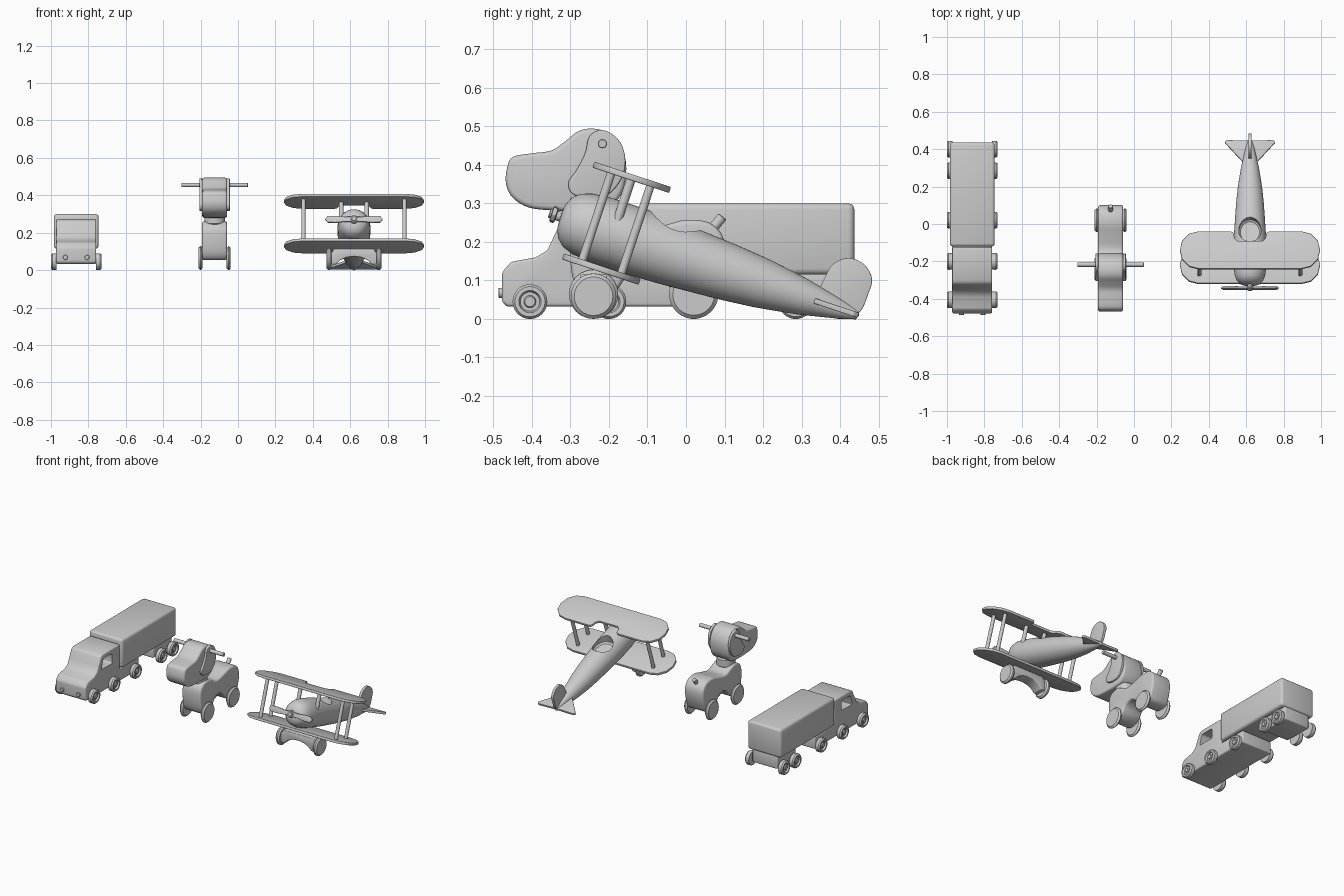
import bpy, bmesh
from math import pi
from mathutils import Vector, Matrix

if "Cube" in bpy.data.objects:
    bpy.data.objects.remove(bpy.data.objects["Cube"])

grey = bpy.data.materials.new("plain grey")
grey.use_nodes = True
grey.diffuse_color = (0.6, 0.6, 0.6, 1)
grey.node_tree.nodes["Principled BSDF"].inputs["Base Color"].default_value = (0.6, 0.6, 0.6, 1)
parts = []


def finish(name, bm, bevel=0, matrix=None):
    bmesh.ops.remove_doubles(bm, verts=bm.verts, dist=1e-5)
    bmesh.ops.recalc_face_normals(bm, faces=bm.faces)
    if bevel:
        edges = [e for e in bm.edges if e.calc_face_angle(0) > 0.6]
        bmesh.ops.bevel(bm, geom=edges, offset=bevel, segments=3, profile=0.5,
                        affect='EDGES', clamp_overlap=True)
    mesh = bpy.data.meshes.new(name)
    bm.to_mesh(mesh)
    bm.free()
    mesh.materials.append(grey)
    ob = bpy.data.objects.new(name, mesh)
    bpy.context.collection.objects.link(ob)
    if matrix:
        ob.matrix_world = matrix
    parts.append(ob)
    return ob


def spline(pts, n=5):
    """Smooth closed curve through the points."""
    out, k = [], len(pts)
    for i in range(k):
        a, b, c, d = (Vector(pts[(i + j) % k]) for j in (-1, 0, 1, 2))
        for s in range(n):
            t = s / n
            out.append(b + (c - a) * t / 2 + (a * 2 - b * 5 + c * 4 - d) * t * t / 2
                       + (b * 3 - a - c * 3 + d) * t ** 3 / 2)
    return out


def prism(name, pts, lo, hi, axis=0, bevel=0, matrix=None):
    """Outline extruded along one axis."""
    bm = bmesh.new()
    def put(p, h):
        co = list(p)
        co.insert(axis, h)
        return bm.verts.new(co)
    a, b = [put(p, lo) for p in pts], [put(p, hi) for p in pts]
    bm.faces.new(a)
    bm.faces.new(b)
    for i in range(len(pts)):
        bm.faces.new((a[i - 1], a[i], b[i], b[i - 1]))
    return finish(name, bm, bevel, matrix)


def box(name, lo, hi, bevel=0):
    return prism(name, [(lo[1], lo[2]), (hi[1], lo[2]), (hi[1], hi[2]), (lo[1], hi[2])],
                 lo[0], hi[0], bevel=bevel)


def lathe(name, profile, centre, direction, matrix=None, steps=40):
    """(distance along, radius) pairs turned around a direction."""
    bm = bmesh.new()
    vs = [bm.verts.new((r, 0, h)) for h, r in profile]
    es = [bm.edges.new(p) for p in zip(vs, vs[1:])]
    bmesh.ops.spin(bm, geom=vs + es, cent=(0, 0, 0), axis=(0, 0, 1), angle=2 * pi, steps=steps)
    turn = Vector((0, 0, 1)).rotation_difference(Vector(direction)).to_matrix().to_4x4()
    bm.transform(Matrix.Translation(centre) @ turn)
    return finish(name, bm, 0, matrix)


def rod(name, a, b, r, matrix=None):
    d = Vector(b) - Vector(a)
    n = d.length
    return lathe(name, [(0, 0), (0, r * .85), (r * .15, r), (n - r * .15, r), (n, r * .85), (n, 0)],
                 a, d, matrix, 24)


def cut(ob, cutter):
    m = ob.modifiers.new("cut", 'BOOLEAN')
    m.operation, m.solver, m.object = 'DIFFERENCE', 'EXACT', cutter
    bpy.context.view_layer.objects.active = ob
    bpy.ops.object.modifier_apply(modifier=m.name)
    parts.remove(cutter)
    bpy.data.objects.remove(cutter)


# ---- Truck ----
TX = -0.865
cab = prism("truck_cab", [(-.465, .032), (-.478, .045), (-.478, .12), (-.455, .148), (-.39, .16),
                          (-.36, .178), (-.345, .21), (-.32, .262), (-.3, .272), (-.125, .272),
                          (-.125, .112), (.07, .112), (.07, .032)], TX - .107, TX + .107, bevel=.008)
cut(cab, prism("window_cutter", [(-.315, .178), (-.295, .242), (-.205, .242), (-.205, .178)],
               TX - .2, TX + .2, bevel=.01))
box("truck_cargo", (TX - .12, -.12, .115), (TX + .12, .437, .3), .016)
box("truck_rear_axle_block", (TX - .09, .24, .035), (TX + .09, .43, .12), .008)
wheel = [(0, 0), (0, .044), (.022, .045), (.03, .039), (.03, .029), (.02, .025),
         (.02, .016), (.027, .013), (.027, 0)]
for side, label in ((-1, "right"), (1, "left")):
    for i, y in enumerate((-.405, -.2, .02, .285, .4)):
        lathe(f"truck_wheel_{label}_{i + 1}", wheel, (TX + side * .105, y, .045), (side, 0, 0))
    rod(f"truck_headlight_{label}", (TX + side * .058, -.47, .068), (TX + side * .058, -.487, .068), .013)

# ---- Dog ----
DX = -0.125
prism("dog_body", spline([(-.3, .2), (-.28, .245), (-.23, .262), (-.18, .245), (-.13, .228), (-.06, .242),
                          (0, .257), (.06, .25), (.095, .215), (.1, .16), (.085, .1), (.06, .06),
                          (0, .055), (-.04, .08), (-.07, .115), (-.11, .13), (-.15, .115),
                          (-.18, .075), (-.22, .055), (-.27, .06), (-.295, .11)]),
      DX - .067, DX + .067, bevel=.012)
prism("dog_head", spline([(-.465, .39), (-.45, .42), (-.4, .43), (-.35, .437), (-.315, .46), (-.28, .487),
                          (-.24, .494), (-.195, .48), (-.165, .44), (-.155, .39), (-.165, .33),
                          (-.2, .29), (-.26, .28), (-.35, .282), (-.41, .29), (-.45, .315), (-.467, .35)]),
      DX - .067, DX + .067, bevel=.012)
rod("dog_neck", (DX, -.23, .24), (DX, -.23, .3), .055)
rod("dog_ear_pin", (DX - .178, -.217, .455), (DX + .178, -.217, .455), .012)
rod("dog_tail", (DX, .065, .23), (DX, .095, .266), .013)
ear = spline([(-.215, .49), (-.25, .475), (-.262, .43), (-.285, .385), (-.305, .355), (-.295, .325),
              (-.25, .315), (-.2, .325), (-.165, .37), (-.158, .42), (-.175, .465)])
for side, label in ((-1, "right"), (1, "left")):
    lo, hi = sorted((DX + side * .065, DX + side * .081))
    prism(f"dog_ear_{label}", ear, lo, hi, bevel=.004)
    for place, y in (("front", -.24), ("back", .02)):
        rod(f"dog_wheel_{place}_{label}", (DX + side * .064, y, .064), (DX + side * .086, y, .064), .064)

# ---- Biplane, built level and then pitched nose up ----
PX = 0.62
pitch = Matrix.Translation((PX, -.315, .262)) @ Matrix.Rotation(-.32, 4, 'X')
body = lathe("plane_fuselage", [(-.012, 0), (-.01, .03), (0, .055), (.02, .073), (.05, .083), (.1, .088),
                                (.2, .088), (.28, .085), (.36, .08), (.45, .074), (.54, .065), (.65, .048),
                                (.75, .026), (.8, .012), (.805, 0)], (0, 0, 0), (0, 1, 0), pitch, 48)
hole = rod("cockpit_cutter", (0, 0, .03), (0, 0, .2), .06)
hole.matrix_world = pitch @ Matrix.Translation((0, .275, 0)) @ Matrix.Diagonal((1, 1.15, 1, 1))
bpy.context.view_layer.update()
cut(body, hole)

# Wings with rounded tips; the upper one is notched behind the pilot
MID, HALF, CHORD = .132, .375, .105
tip = [(HALF - .1, MID - CHORD), (HALF - .05, MID - .092), (HALF - .012, MID - .052), (HALF, MID)]
tip = tip + [(x, 2 * MID - y) for x, y in tip[-2::-1]]
notch = [(.1, MID + CHORD), (.088, MID + .095), (.082, MID + .065), (.065, MID + .05)]
mirror = lambda pts: [(-x, y) for x, y in reversed(pts)]
for label, pts, w in (("upper", tip + notch, .155), ("lower", tip, -.096)):
    prism(f"plane_{label}_wing", pts + mirror(pts), w - .008, w + .008, 2, .003, pitch)

for side, label in ((-1, "right"), (1, "left")):
    for place, v in (("front", .078), ("back", .185)):
        rod(f"plane_strut_{place}_{label}", (side * .27, v, -.096), (side * .27, v, .155), .011, pitch)
    rod(f"plane_cabane_strut_{label}", (side * .068, MID, .03), (side * .068, MID, .155), .012, pitch)
    rod(f"plane_wheel_{label}", (PX + side * .12, -.24, .059), (PX + side * .147, -.24, .059), .059)

# Propeller
rod("propeller_shaft", (0, 0, 0), (0, -.042, 0), .013, pitch)
rod("propeller_hub", (0, -.022, 0), (0, -.036, 0), .022, pitch)
blade = [(0, -.011), (.05, -.014), (.1, -.019), (.14, -.018), (.155, 0), (.14, .018), (.1, .019), (.05, .014), (0, .011)]
prism("propeller_blades", blade[1:-1] + mirror(blade[1:-1]), -.035, -.023, 1, .003, pitch)

# Tail
half = [(.02, .66), (.135, .79), (.125, .803), (.04, .8)]
prism("tailplane", half + mirror(half), -.007, .007, 2, .002, pitch)
prism("tail_fin", spline([(.35, .055), (.366, .12), (.39, .148), (.425, .158), (.462, .142),
                          (.482, .108), (.475, .07), (.44, .012)]), PX - .009, PX + .009, bevel=.003)

# Landing gear bracket: a block with an arch underneath
arch = [(.125, .03), (.125, .085), (.105, .115), (-.105, .115), (-.125, .085), (-.125, .03),
        (-.095, .03), (-.075, .052), (-.04, .068), (0, .073), (.04, .068), (.075, .052), (.095, .03)]
prism("landing_gear_bracket", [(PX + x, z) for x, z in arch], -.275, -.205, 1, .004)

bpy.ops.object.select_all(action='DESELECT')
for ob in parts:
    ob.select_set(True)
bpy.context.view_layer.objects.active = parts[0]
bpy.ops.object.shade_smooth_by_angle(angle=0.6)
